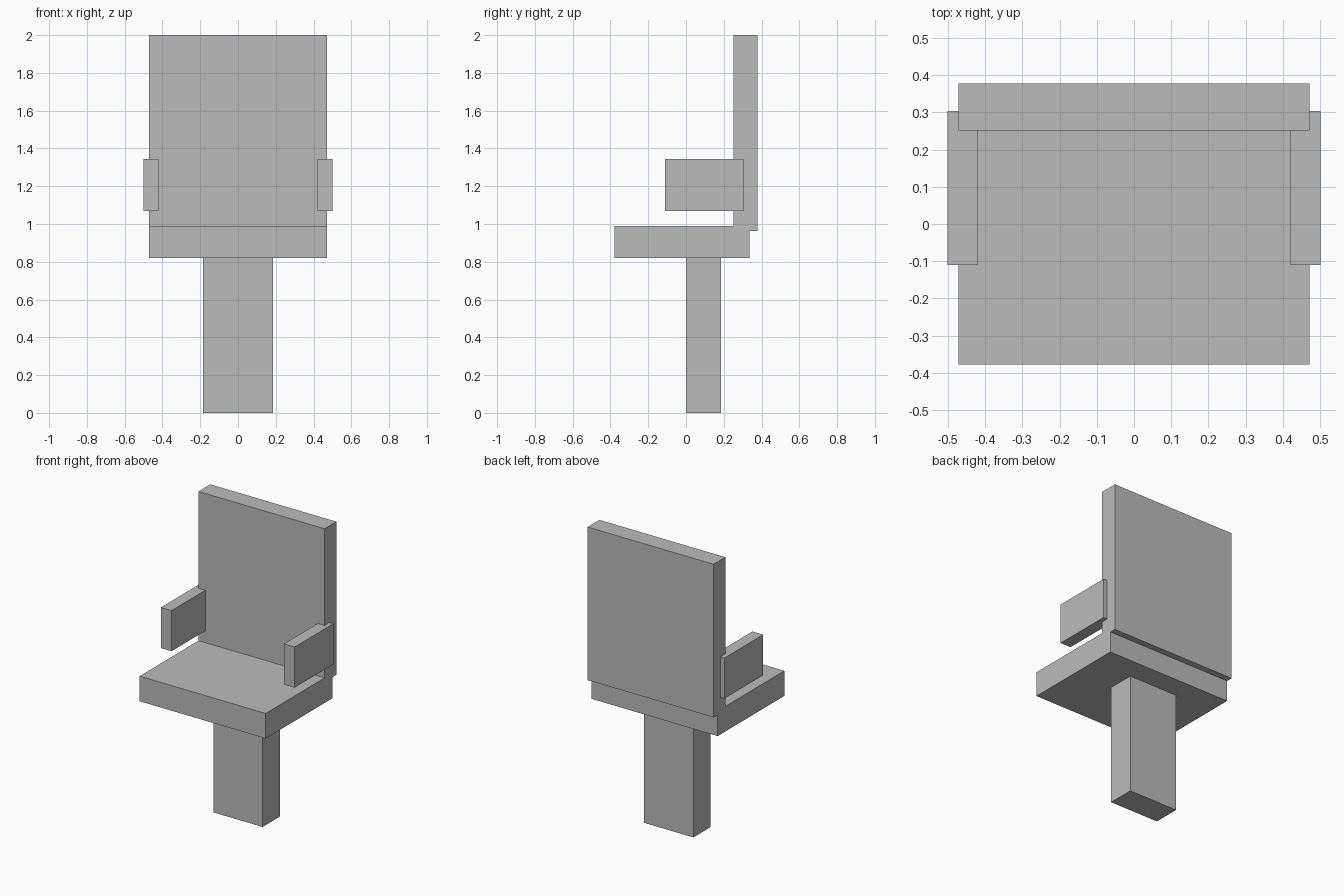
import bpy
import bmesh
from mathutils import Vector

default_cube = bpy.data.objects.get("Cube")
if default_cube:
    bpy.data.objects.remove(default_cube, do_unlink=True)

# Single flat grey
grey = bpy.data.materials.new("plain_grey")
grey.use_nodes = True
colour = (0.5, 0.5, 0.5, 1)
grey.diffuse_color = colour
grey.node_tree.nodes["Principled BSDF"].inputs["Base Color"].default_value = colour


def add_box(name, low, high):
    """Box between two opposite corners, with its origin at its centre."""
    low, high = Vector(low), Vector(high)
    mesh = bpy.data.meshes.new(name)
    bm = bmesh.new()
    bmesh.ops.create_cube(bm, size=1)
    bmesh.ops.scale(bm, vec=high - low, verts=bm.verts)
    bm.to_mesh(mesh)
    bm.free()
    mesh.materials.append(grey)
    box = bpy.data.objects.new(name, mesh)
    box.location = (low + high) / 2
    bpy.context.collection.objects.link(box)
    return box


# Pedestal, seat and backrest
add_box("pedestal", (-0.185, 0, 0), (0.185, 0.185, 0.82))
add_box("seat", (-0.472, -0.378, 0.82), (0.472, 0.335, 0.99))
add_box("backrest", (-0.472, 0.252, 0.963), (0.472, 0.378, 2))

# Armrests, one on each side
for side, centre in (("left", 0.461), ("right", -0.461)):
    add_box(side + "_armrest", (centre - 0.04, -0.11, 1.07), (centre + 0.04, 0.304, 1.345))
